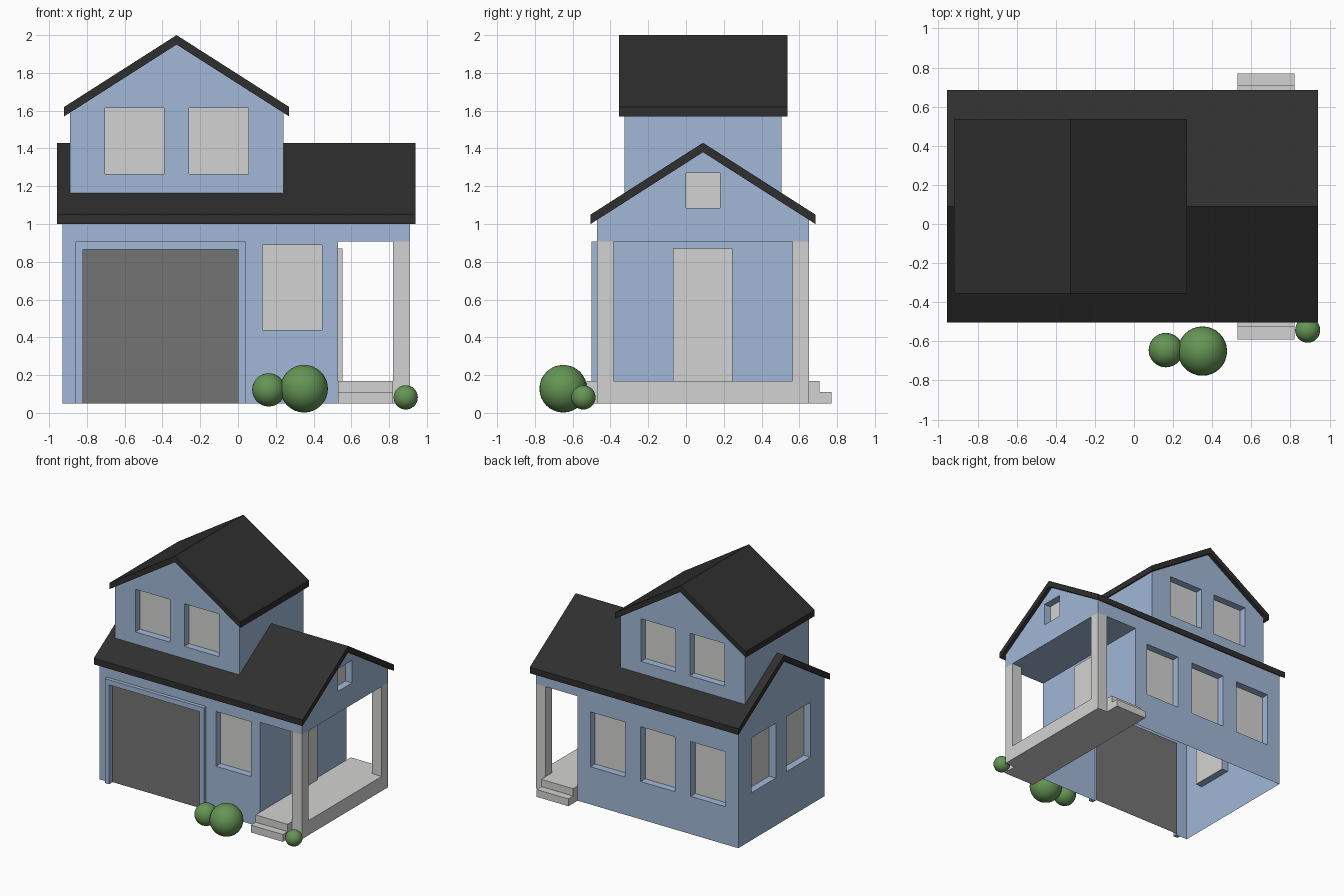
import bpy, bmesh
from mathutils import Vector

if "Cube" in bpy.data.objects:
    bpy.data.objects.remove(bpy.data.objects["Cube"])


def material(name, rgb):
    m = bpy.data.materials.new(name)
    m.diffuse_color = (*rgb, 1)
    m.use_nodes = True
    m.node_tree.nodes["Principled BSDF"].inputs["Base Color"].default_value = m.diffuse_color
    return m


BLUE = material("wall_blue", (0.36, 0.48, 0.68))
PALE = material("pale_grey", (0.65, 0.65, 0.645))
ROOF = material("roof_charcoal", (0.028, 0.028, 0.028))
DOOR = material("garage_grey", (0.175, 0.175, 0.175))
GREEN = material("bush_green", (0.13, 0.30, 0.09))


def add_object(name, bm, mats):
    bmesh.ops.recalc_face_normals(bm, faces=bm.faces[:])
    me = bpy.data.meshes.new(name)
    bm.to_mesh(me)
    bm.free()
    ob = bpy.data.objects.new(name, me)
    bpy.context.collection.objects.link(ob)
    for m in mats:
        me.materials.append(m)
    return ob


def add_box(bm, lo, hi):
    lo, hi = Vector(lo), Vector(hi)
    verts = bmesh.ops.create_cube(bm, size=1)["verts"]
    for v in verts:
        v.co = Vector([(a + b) / 2 + c * (b - a) for a, b, c in zip(lo, hi, v.co)])


def box(name, lo, hi, mat):
    bm = bmesh.new()
    add_box(bm, lo, hi)
    return add_object(name, bm, [mat])


def prism(name, profile, axis, a, b, mats):
    """Extrude a (horizontal, z) profile along axis 0 (x) or 1 (y)."""
    bm = bmesh.new()
    place = lambda p, d: (d, p[0], p[1]) if axis == 0 else (p[0], d, p[1])
    face = bm.faces.new([bm.verts.new(place(p, a)) for p in profile])
    new = bmesh.ops.extrude_face_region(bm, geom=[face])["geom"]
    for v in new:
        if isinstance(v, bmesh.types.BMVert):
            v.co[axis] = b
    return add_object(name, bm, mats)


def recess(axis, side, plane, u, z, depth=0.06, mat=1):
    """Recess box in a wall: axis = wall normal, side = outward sign."""
    inner = plane - side * depth
    d = sorted((inner, plane + side * 0.05))
    lo, hi = [0, 0, z[0]], [0, 0, z[1]]
    lo[axis], hi[axis] = d
    lo[1 - axis], hi[1 - axis] = u
    return lo, hi, axis, inner, mat


def carve(ob, recesses, bottom, extra=()):
    """Cut the recesses, colour their backs, and open the underside."""
    bm = bmesh.new()
    for r in recesses:
        add_box(bm, r[0], r[1])
    for lo, hi in extra:
        add_box(bm, lo, hi)
    cutter = add_object("cutter", bm, [BLUE])
    cutter.hide_render = True
    mod = ob.modifiers.new("cut", "BOOLEAN")
    mod.operation, mod.solver, mod.object = "DIFFERENCE", "EXACT", cutter
    deps = bpy.context.evaluated_depsgraph_get()
    me = bpy.data.meshes.new_from_object(ob.evaluated_get(deps))
    mats = list(ob.data.materials)
    ob.modifiers.clear()
    ob.data = me
    bpy.data.objects.remove(cutter)
    me.materials.clear()
    for m in mats:
        me.materials.append(m)
    bm = bmesh.new()
    bm.from_mesh(me)
    for f in bm.faces:
        c = f.calc_center_median()
        f.material_index = 0
        for lo, hi, axis, inner, mat in recesses:
            o = 1 - axis
            if (abs(c[axis] - inner) < 1e-3 and abs(f.normal[axis]) > 0.9
                    and lo[o] < c[o] < hi[o] and lo[2] < c[2] < hi[2]):
                f.material_index = mat
    under = [f for f in bm.faces if f.normal.z < -0.9
             and f.calc_center_median().z < bottom + 1e-3]
    bmesh.ops.delete(bm, geom=under, context="FACES")
    bm.to_mesh(me)
    bm.free()


def gable(mid, half, base, eave, apex):
    return [(mid - half, base), (mid + half, base), (mid + half, eave),
            (mid, apex), (mid - half, eave)]


def chevron(mid, half, eave, apex, t=0.05):
    return [(mid - half, eave), (mid, apex), (mid + half, eave),
            (mid + half, eave - t), (mid, apex - t), (mid - half, eave - t)]


# House body: gabled shell with porch cut-out, windows and garage opening
MID = 0.09
house = prism("house_walls", gable(MID, 0.56, 0.05, 1.03, 1.395), 0, -0.93, 0.91,
              [BLUE, PALE, DOOR])
cuts = [recess(1, -1, -0.47, (0.13, 0.445), (0.44, 0.89)),
        recess(1, -1, -0.47, (-0.82, 0.0), (-0.1, 0.865), 0.015, 2),
        recess(0, 1, 0.91, (0.0, 0.18), (1.085, 1.27))]
for x in (0.255, -0.2, -0.655):          # back windows
    cuts.append(recess(1, 1, 0.65, (x - 0.157, x + 0.157), (0.36, 0.81)))
for y in (0.32, -0.13):                  # left windows
    cuts.append(recess(0, -1, -0.93, (y - 0.157, y + 0.157), (0.44, 0.89)))
carve(house, cuts, 0.05, [((0.53, -1, -1), (1.2, 1, 0.908))])
prism("main_roof", chevron(MID, 0.595, 1.05, 1.43), 0, -0.957, 0.94, [ROOF])

# Upper storey
upper = prism("upper_walls", gable(-0.325, 0.565, 1.155, 1.60, 1.96), 1, -0.325, 0.505,
              [BLUE, PALE])
cuts = []
for x in (-0.5475, -0.1025):
    for side, plane in ((-1, -0.325), (1, 0.505)):
        cuts.append(recess(1, side, plane, (x - 0.157, x + 0.157), (1.265, 1.615)))
carve(upper, cuts, 1.155)
prism("upper_roof", chevron(-0.325, 0.595, 1.62, 2.0), 1, -0.355, 0.537, [ROOF])

# Garage door surround
prism("garage_frame", [(-0.86, 0.05), (-0.86, 0.907), (0.04, 0.907), (0.04, 0.05),
                       (0.0, 0.05), (0.0, 0.865), (-0.82, 0.865), (-0.82, 0.05)],
      1, -0.5, -0.47, [BLUE])

# Porch: floor, front door, posts and steps at both ends
box("porch_floor", (0.53, -0.47, 0.05), (0.91, 0.65, 0.17), PALE)
box("front_door", (0.53, -0.07, 0.17), (0.553, 0.245, 0.87), PALE)
for name, s in (("front", -1), ("back", 1)):
    def span(a, b):
        return sorted((MID + s * a, MID + s * b))
    for part, x0, (y0, y1), x1, z0, z1 in (
            ("post", 0.82, span(0.475, 0.56), 0.91, 0.17, 0.908),
            ("upper_step", 0.53, span(0.56, 0.618), 0.82, 0.11, 0.17),
            ("lower_step", 0.53, span(0.56, 0.68), 0.82, 0.05, 0.11)):
        box(f"{name}_{part}", (x0, y0, z0), (x1, y1, z1), PALE)

# Round bushes
for i, (x, y, z, r) in enumerate(((0.163, -0.645, 0.122, 0.088),
                                  (0.35, -0.65, 0.128, 0.126),
                                  (0.888, -0.543, 0.082, 0.064))):
    bpy.ops.mesh.primitive_uv_sphere_add(segments=32, ring_count=16, radius=r,
                                         location=(x, y, z))
    bush = bpy.context.object
    bush.name = f"bush_{i + 1}"
    bush.data.materials.append(GREEN)
    bpy.ops.object.shade_smooth()
